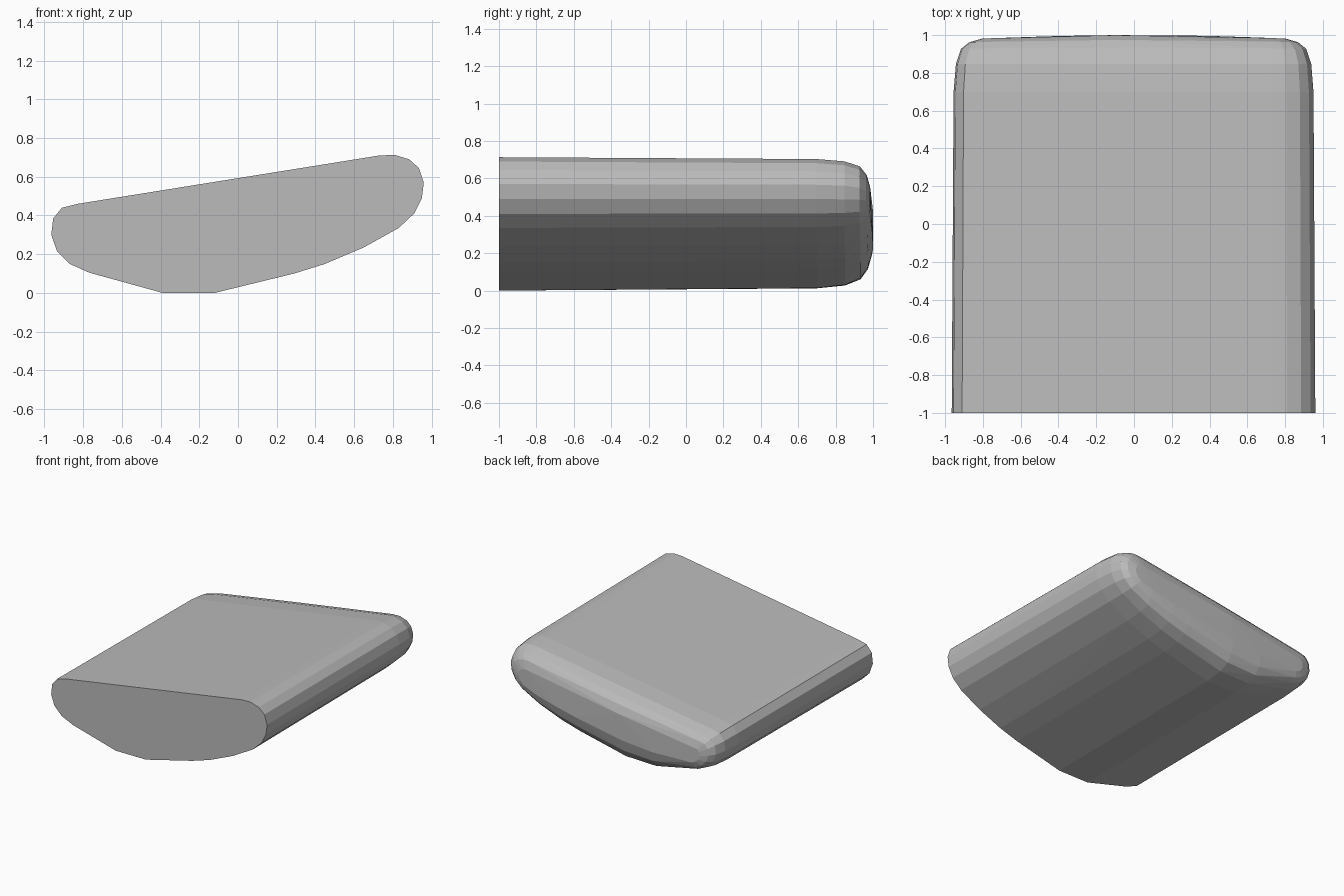
import bpy, bmesh

cube = bpy.data.objects.get("Cube")
if cube:
    bpy.data.objects.remove(cube, do_unlink=True)

# Single grey upholstery colour
grey = bpy.data.materials.new("mid_grey")
grey.use_nodes = True
colour = (0.5, 0.5, 0.5, 1)
grey.diffuse_color = colour
grey.node_tree.nodes["Principled BSDF"].inputs["Base Color"].default_value = colour

# Cross-section (x, z): sloping flat top, rounded sides, curved belly
section = [(-.83, .46), (-.91, .44), (-.955, .385), (-.965, .30), (-.935, .215),
           (-.87, .15), (-.77, .105), (-.39, 0), (-.12, 0), (.29, .10),
           (.45, .15), (.65, .235), (.83, .335), (.91, .41), (.95, .49),
           (.96, .57), (.935, .645), (.885, .69), (.81, .713), (.73, .71),
           (-.1, .577)]

# Stations (y, shrink): flat cut front, rounded back
stations = [(-1, 0), (.7, .04), (.85, .09), (.935, .2), (.975, .38), (1, .65)]


def shrink(x, z, amount):
    """Move a section point towards the tilted centre line of the body."""
    cx = max(-.72, min(.72, x))
    cz = .36 + .15 * cx
    return x + (cx - x) * amount, z + (cz - z) * amount


# Convex body wrapped around all the stations
bm = bmesh.new()
for y, amount in stations:
    for px, pz in section:
        x, z = shrink(px, pz, amount)
        bm.verts.new((x, y - .045 * amount * x * x, z))
hull = bmesh.ops.convex_hull(bm, input=bm.verts[:])
spare = {v for v in hull["geom_interior"] + hull["geom_unused"]
         if isinstance(v, bmesh.types.BMVert) and not v.link_faces}
bmesh.ops.delete(bm, geom=list(spare), context='VERTS')
bmesh.ops.dissolve_limit(bm, angle_limit=.004, verts=bm.verts[:], edges=bm.edges[:])
bmesh.ops.recalc_face_normals(bm, faces=bm.faces[:])

mesh = bpy.data.meshes.new("cushion_body")
bm.to_mesh(mesh)
bm.free()
mesh.materials.append(grey)
body = bpy.data.objects.new("cushion_body", mesh)
bpy.context.collection.objects.link(body)
